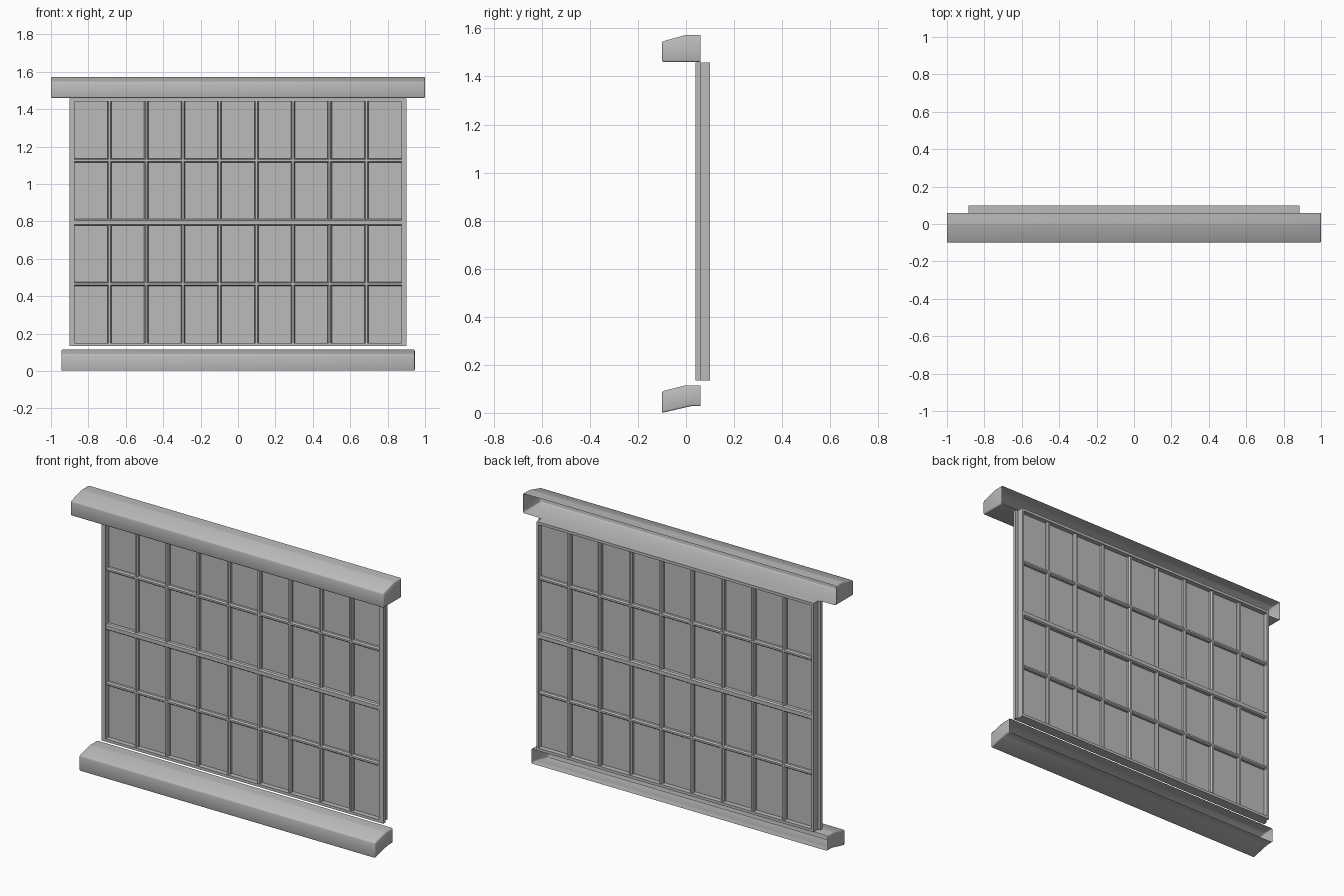
import bpy, bmesh, math

cube = bpy.data.objects.get("Cube")
if cube:
    bpy.data.objects.remove(cube, do_unlink=True)

grey = bpy.data.materials.new("plain grey")
grey.use_nodes = True
grey.diffuse_color = (0.5, 0.5, 0.5, 1)
grey.node_tree.nodes["Principled BSDF"].inputs["Base Color"].default_value = (0.5, 0.5, 0.5, 1)


def finish(bm, name):
    bmesh.ops.recalc_face_normals(bm, faces=bm.faces)
    mesh = bpy.data.meshes.new(name)
    bm.to_mesh(mesh)
    bm.free()
    mesh.materials.append(grey)
    obj = bpy.data.objects.new(name, mesh)
    bpy.context.collection.objects.link(obj)
    return obj


def box(name, x, y, z):
    """Box from (min, max) ranges."""
    bm = bmesh.new()
    bmesh.ops.create_cube(bm, size=1)
    for v in bm.verts:
        v.co = [r[0] + (c + 0.5) * (r[1] - r[0]) for c, r in zip(v.co, (x, y, z))]
    return finish(bm, name)


def ledge(name, half, profile):
    """Hollow moulding along x with softened front and end edges, open at the back."""
    bm = bmesh.new()
    face = bm.faces.new([bm.verts.new((-half, y, z)) for y, z in profile])
    ext = bmesh.ops.extrude_face_region(bm, geom=[face])["geom"]
    for v in ext:
        if isinstance(v, bmesh.types.BMVert):
            v.co.x = half
    back = max(y for y, z in profile)
    bmesh.ops.recalc_face_normals(bm, faces=bm.faces)
    rear = [f for f in bm.faces if all(v.co.y > back - 0.001 for v in f.verts)]
    bmesh.ops.delete(bm, geom=rear, context="FACES")
    edges = [e for e in bm.edges if not e.is_boundary and e.calc_face_angle(0) > 0.2]
    bmesh.ops.bevel(bm, geom=edges, offset=0.007, segments=2, profile=0.5, affect="EDGES")
    obj = finish(bm, name)
    bpy.ops.object.select_all(action="DESELECT")
    obj.select_set(True)
    bpy.context.view_layer.objects.active = obj
    bpy.ops.object.shade_smooth_by_angle(angle=math.radians(50))


def bar(name, start, end, wide, narrow, depth, y):
    """Glazing bar with chamfered front and back, running between two (x, z) points."""
    upright = start[0] == end[0]
    w, n, d = wide / 2, narrow / 2, depth / 2
    section = [(-w, d - 0.008), (-n, d), (n, d), (w, d - 0.008),
               (w, 0.008 - d), (n, -d), (-n, -d), (-w, 0.008 - d)]
    bm = bmesh.new()
    rings = []
    for px, pz in (start, end):
        rings.append([bm.verts.new((px + a, y + b, pz) if upright else (px, y + b, pz + a))
                      for a, b in section])
        bm.faces.new(rings[-1])
    for i in range(len(section)):
        j = (i + 1) % len(section)
        bm.faces.new((rings[0][i], rings[0][j], rings[1][j], rings[1][i]))
    finish(bm, name)


# Lintel and sill
ledge("lintel", 1.0, [(-0.10, 1.46), (-0.10, 1.545), (0, 1.573), (0.06, 1.573), (0.06, 1.46)])
ledge("sill", 0.945, [(-0.10, 0), (-0.10, 0.09), (0, 0.115), (0.06, 0.115), (0.06, 0.028), (0.02, 0.028)])

# Outer frame: shallow front flange and deeper inner lining
LOW, HIGH = 0.135, 1.457
for layer, half, inner, y in (("flange", 0.90, 0.885, (0.04, 0.06)),
                              ("lining", 0.885, 0.873, (0.04, 0.10))):
    for side, s in (("left", 1), ("right", -1)):
        box(f"{side}_{layer}", sorted((s * half, s * inner)), y, (LOW, HIGH))
box("top_rail", (-0.88, 0.88), (0.04, 0.10), (1.441, HIGH))
box("bottom_rail", (-0.88, 0.88), (0.04, 0.10), (LOW, 0.151))

# Glass sheet
PANE_Y = 0.07
box("glass", (-0.875, 0.875), (PANE_Y - 0.002, PANE_Y + 0.002), (0.145, 1.447))

# Meeting rail and horizontal glazing bars
bar("meeting_rail", (-0.875, 0.795), (0.875, 0.795), 0.034, 0.022, 0.056, PANE_Y)
for name, z in (("upper_cross_bar", 1.126), ("lower_cross_bar", 0.465)):
    bar(name, (-0.875, z), (0.875, z), 0.022, 0.010, 0.046, PANE_Y)

# Vertical glazing bars dividing nine columns, in both sashes
COLUMNS = 9
pitch = 1.765 / COLUMNS
for i in range(1, COLUMNS):
    x = (i - COLUMNS / 2) * pitch
    for sash, z0, z1 in (("lower", 0.145, 0.79), ("upper", 0.80, 1.447)):
        bar(f"{sash}_upright_bar_{i}", (x, z0), (x, z1), 0.022, 0.010, 0.046, PANE_Y)
